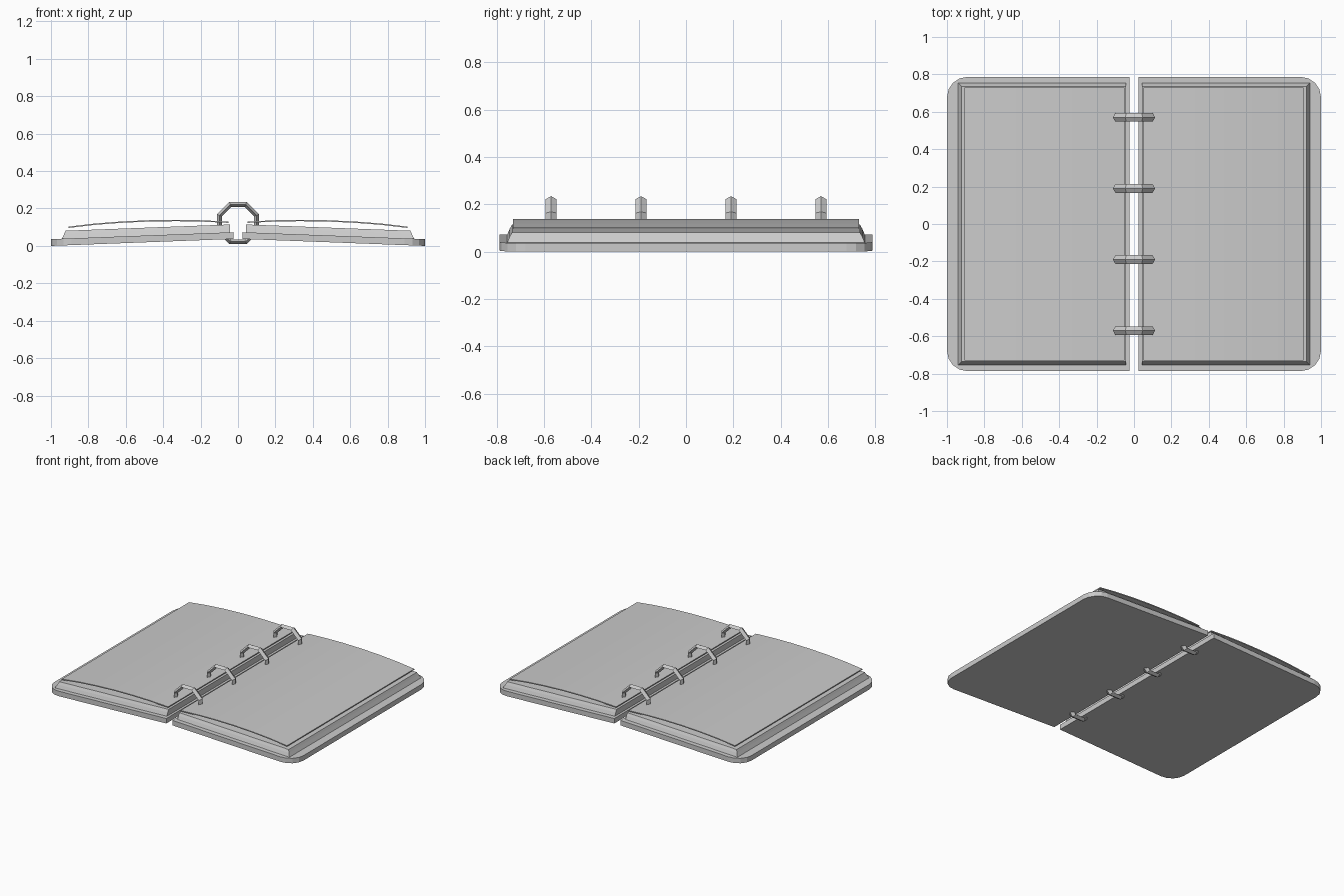
import bpy, bmesh, math

if "Cube" in bpy.data.objects:
    bpy.data.objects.remove(bpy.data.objects["Cube"])


def make(name, verts, faces):
    me = bpy.data.meshes.new(name)
    bm = bmesh.new()
    vs = [bm.verts.new(v) for v in verts]
    for f in faces:
        bm.faces.new([vs[i] for i in f])
    bmesh.ops.recalc_face_normals(bm, faces=bm.faces)
    bm.to_mesh(me)
    bm.free()
    ob = bpy.data.objects.new(name, me)
    bpy.context.collection.objects.link(ob)
    return ob


def mirror_x(ob):
    m = ob.modifiers.new("mirror", 'MIRROR')
    m.use_axis = (True, False, False)
    m.use_mirror_merge = False


def loft(name, rings, caps=True, closed=False):
    n, k = len(rings[0]), len(rings)
    verts = [p for r in rings for p in r]
    faces = [(a * n + i, a * n + (i + 1) % n,
              (a + 1) % k * n + (i + 1) % n, (a + 1) % k * n + i)
             for a in range(k if closed else k - 1) for i in range(n)]
    if caps:
        faces += [tuple(range(n)), tuple((k - 1) * n + i for i in range(n))]
    return make(name, verts, faces)


def slope(x):
    # the open halves rise gently towards the spine
    return 0.037 * (1 - x) / 0.975


# cover board with rounded outer corners
R, X, Y = 0.11, 1.0, 0.787
arc = [(X - R + R * math.cos(a), Y - R + R * math.sin(a))
       for a in (math.pi / 2 * i / 4 for i in range(5))]
outline = [(0.025, -Y)] + [(x, -y) for x, y in reversed(arc)] + arc + [(0.025, Y)]
cover = loft("cover", [[(x, y, slope(x) + h) for x, y in outline] for h in (0, 0.036)])
mirror_x(cover)

# page block with tapered outer edges
rings = []
for h, x1, y1 in ((0.036, 0.942, 0.755), (0.06, 0.93, 0.745), (0.078, 0.922, 0.735)):
    rings.append([(x, y, slope(x) + h) for x, y in
                  ((0.043, -y1), (x1, -y1), (x1, y1), (0.043, y1))])
mirror_x(loft("page_block", rings))

# curved loose top sheet
top = [(0.05, 0.130), (0.2, 0.137), (0.33, 0.139), (0.48, 0.137),
       (0.63, 0.130), (0.77, 0.119), (0.905, 0.103)]
section = top + [(x, z - 0.007) for x, z in reversed(top)]
mirror_x(loft("top_sheet", [[(x, y, z) for x, z in section] for y in (-0.73, 0.73)]))

# octagonal binder rings with a diamond cross-section
for i, yc in enumerate((-0.57, -0.19, 0.19, 0.57)):
    rings = []
    for s in range(8):
        a = math.pi / 4 * (s + 0.5)
        rings.append([((0.108 + dr) * math.cos(a), yc + dy, 0.122 + (0.108 + dr) * math.sin(a))
                      for dr, dy in ((0.014, 0), (0, 0.023), (-0.014, 0), (0, -0.023))])
    loft(f"binder_ring_{i + 1}", rings, caps=False, closed=True)
